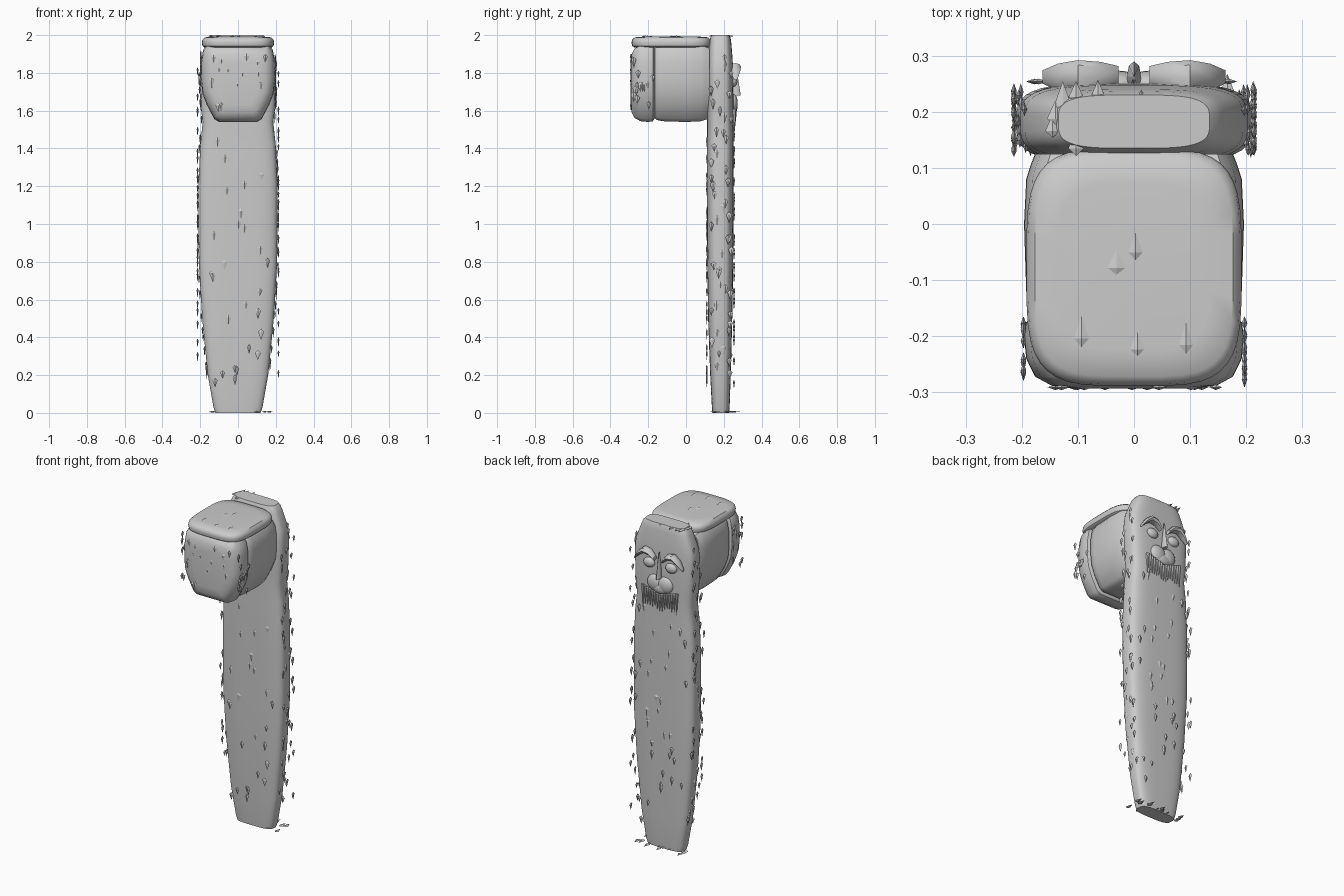
import bpy, bmesh, math, random
from mathutils import Vector, Matrix

if "Cube" in bpy.data.objects:
    bpy.data.objects.remove(bpy.data.objects["Cube"])

random.seed(4)


def finish(name, bm, smooth=True):
    bmesh.ops.recalc_face_normals(bm, faces=bm.faces)
    me = bpy.data.meshes.new(name)
    bm.to_mesh(me)
    bm.free()
    ob = bpy.data.objects.new(name, me)
    bpy.context.collection.objects.link(ob)
    if smooth:
        bpy.ops.object.select_all(action='DESELECT')
        bpy.context.view_layer.objects.active = ob
        ob.select_set(True)
        bpy.ops.object.shade_smooth_by_angle(angle=math.radians(40))
    return ob


def superellipse(a, b, n, count=40):
    pts = []
    for i in range(count):
        t = math.tau * (i + 0.5) / count
        c, s = math.cos(t), math.sin(t)
        pts.append((math.copysign(abs(c) ** (2 / n), c) * a,
                    math.copysign(abs(s) ** (2 / n), s) * b))
    return pts


def loft(name, rings):
    bm = bmesh.new()
    loops = [[bm.verts.new(p) for p in ring] for ring in rings]
    k = len(loops[0])
    for r0, r1 in zip(loops, loops[1:]):
        for i in range(k):
            j = (i + 1) % k
            bm.faces.new((r0[i], r0[j], r1[j], r1[i]))
    bm.faces.new(loops[0])
    bm.faces.new(loops[-1])
    return finish(name, bm)


# Tall tapered plank: z, half width, front y, back y
BODY = [(0, .12, .14, .228), (.03, .13, .137, .231), (.2, .16, .128, .237),
        (.5, .19, .117, .245), (.8, .208, .112, .25), (1.2, .21, .11, .252),
        (1.42, .20, .11, .252), (1.54, .187, .112, .25), (1.6, .195, .11, .252),
        (1.8, .203, .112, .25), (1.87, .195, .115, .247), (1.96, .16, .122, .24),
        (1.985, .148, .128, .236), (2.0, .135, .135, .23)]
loft("plank_body", [[(x, y + (f + b) / 2, z) for x, y in superellipse(w, (b - f) / 2, 3.6)]
                    for z, w, f, b in BODY])

# Pack profile seen from the front, with cut lower corners
HALF = [(.10, 1.54), (.125, 1.555), (.165, 1.63), (.188, 1.69), (.196, 1.76),
        (.195, 1.86), (.185, 1.92), (.165, 1.95)]
PROFILE = HALF + [(-x, z) for x, z in reversed(HALF)]


def pack(name, stations):
    loft(name, [[(x * s, y, 1.745 + (z - 1.745) * s) for x, z in PROFILE] for y, s in stations])


pack("pack_core", [(-.17, .88), (-.155, .95), (-.12, .98), (0, 1.0), (.08, .98), (.105, .94), (.125, .9)])
pack("pack_front_panel", [(-.293, .55), (-.288, .75), (-.272, .9), (-.24, .98), (-.2, 1.0),
                          (-.175, .98), (-.165, .9)])

# Lid with rounded rim
loft("pack_lid", [[(x * s, -.077 + y * s, z) for x, y in superellipse(.192, .212, 4)]
                  for z, s in [(1.935, .93), (1.942, .98), (1.96, 1.0), (1.975, .985), (1.988, .92), (1.992, .7)]])


# Face on the back side
def blob(name, loc, size, tilt=0):
    bm = bmesh.new()
    m = Matrix.Translation(loc) @ Matrix.Rotation(tilt, 4, 'Y') @ Matrix.Diagonal((*size, 1))
    bmesh.ops.create_uvsphere(bm, u_segments=16, v_segments=10, radius=1, matrix=m)
    return finish(name, bm)


def spike(bm, loc, length, rx, ry):
    m = Matrix.Translation(Vector(loc) - Vector((0, 0, length / 2))) @ Matrix.Diagonal((rx, ry, 1, 1))
    bmesh.ops.create_cone(bm, cap_ends=True, segments=6, radius1=.1, radius2=1, depth=length, matrix=m)


for side in (-1, 1):
    blob("eye", (side * .075, .25, 1.755), (.038, .022, .03))
    blob("cheek", (side * .035, .25, 1.64), (.052, .024, .05))
    # arched brow
    arc = [(.028, 1.795, .013), (.06, 1.825, .018), (.10, 1.832, .02), (.135, 1.805, .016), (.163, 1.77, .008)]
    loft("brow", [[(side * x, .262 + r * 1.5 * math.cos(a), z + r * math.sin(a))
                   for a in [math.tau * i / 8 for i in range(8)]] for x, z, r in arc])
blob("mouth", (0, .25, 1.615), (.06, .022, .035))

# Pointed nose
bm = bmesh.new()
spike(bm, (0, .26, 1.84), .04, .002, .004)
m = Matrix.Translation((0, .262, 1.76)) @ Matrix.Diagonal((.013, .028, 1, 1))
bmesh.ops.create_cone(bm, cap_ends=True, segments=8, radius1=1, radius2=.1, depth=.16, matrix=m)
finish("nose", bm)

# Hanging beard strands
bm = bmesh.new()
for i in range(15):
    x = -.115 + .23 * i / 14
    u = abs(x) / .115
    top = 1.575 + .035 * u
    spike(bm, (x, .255, top), .09 + .05 * u * u + random.uniform(-.015, .015), .009, .012)
finish("beard", bm)


# Small kite-shaped leaves
leaves = bmesh.new()


def leaf(loc, normal, down):
    n, d = Vector(normal), Vector(down)
    s = n.cross(d)
    L, W, T = random.uniform(.04, .062), random.uniform(.011, .016), .005
    c = Vector(loc)
    tip, root = leaves.verts.new(c + d * L * .6), leaves.verts.new(c - d * L * .4)
    ring = [leaves.verts.new(c - d * L * .12 + v) for v in (s * W, n * T, -s * W, -n * T)]
    for i in range(4):
        a, b = ring[i], ring[(i + 1) % 4]
        leaves.faces.new((a, b, tip))
        leaves.faces.new((b, a, root))


DOWN = (0, 0, -1)
R = random.uniform


def body_half(z):
    for (z0, w0, *_), (z1, w1, *_) in zip(BODY, BODY[1:]):
        if z0 <= z <= z1:
            return w0 + (w1 - w0) * (z - z0) / (z1 - z0)


for side in (-1, 1):
    for i in range(48):
        z = .18 + 1.7 * (i + R(0, 1)) / 48
        leaf((side * (.214 if R(0, 1) < .5 else body_half(z) + .004), R(.13, .24), z), (side, 0, 0), DOWN)
    for i in range(12):
        leaf((side * .197, R(-.28, -.17), R(1.62, 1.93)), (side, 0, 0), DOWN)
for i in range(26):
    z = R(.15, 1.5)
    leaf((R(-.8, .8) * body_half(z), .11, z), (0, -1, 0), DOWN)
for i in range(36):
    z = R(.15, 1.5)
    leaf((R(-.85, .85) * body_half(z), .254, z), (0, 1, 0), DOWN)
for i in range(14):
    leaf((R(-.16, .16), -.291, R(1.62, 1.92)), (0, -1, 0), DOWN)
for i in range(14):
    leaf((R(-.16, .05), R(.14, .24), 1.995), (0, 0, 1), (0, 1, 0))
for i in range(5):
    leaf((R(-.1, .1), R(-.25, 0), 1.992), (0, 0, 1), (0, 1, 0))
for i in range(20):
    leaf((R(-.15, .17), R(.15, .26), .006), (0, 0, -1), (0, 1, 0))
finish("leaves", leaves, smooth=False)
